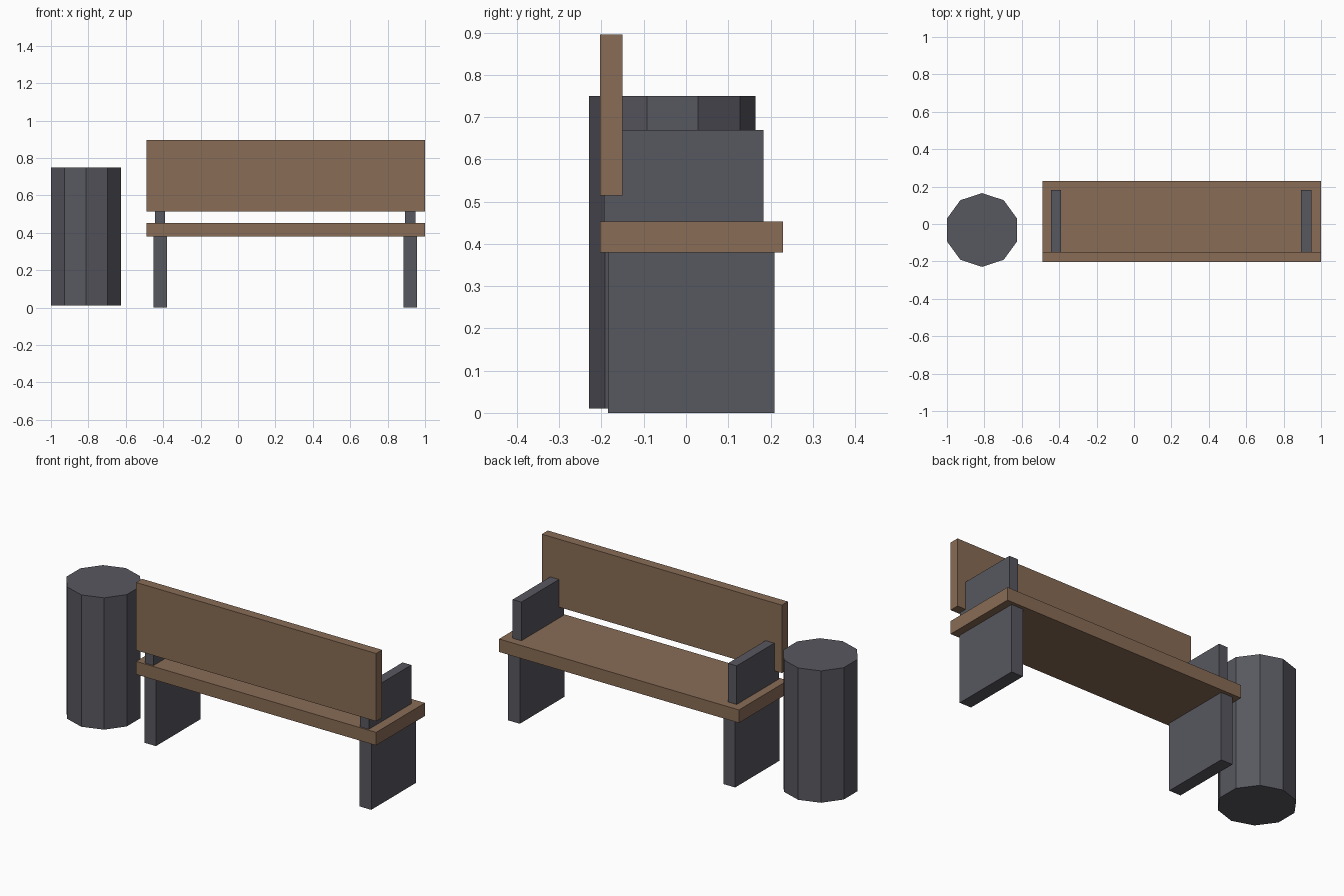
import bpy
from math import pi

if "Cube" in bpy.data.objects:
    bpy.data.objects.remove(bpy.data.objects["Cube"], do_unlink=True)


def material(name, rgb):
    mat = bpy.data.materials.new(name)
    mat.use_nodes = True
    color = (*rgb, 1)
    mat.diffuse_color = color
    mat.node_tree.nodes["Principled BSDF"].inputs["Base Color"].default_value = color
    return mat


def box(name, xs, ys, zs, mat):
    """Box spanning the given (min, max) range on each axis."""
    spans = (xs, ys, zs)
    bpy.ops.mesh.primitive_cube_add(size=1, location=[sum(s) / 2 for s in spans])
    obj = bpy.context.object
    obj.name = name
    obj.scale = [s[1] - s[0] for s in spans]
    bpy.ops.object.transform_apply(location=False, rotation=False, scale=True)
    obj.data.materials.append(mat)
    return obj


wood = material("brown wood", (0.25, 0.15, 0.092))
metal = material("dark grey metal", (0.096, 0.096, 0.116))

# Wooden planks
bench_width = (-0.49, 1.0)
box("seat", bench_width, (-0.203, 0.23), (0.38, 0.453), wood)
box("backrest", bench_width, (-0.203, -0.15), (0.515, 0.896), wood)

# Leg panels and the thinner armrest panels above them
for side, x in (("right", -0.416), ("left", 0.921)):
    box(side + "_leg", (x - 0.036, x + 0.036), (-0.185, 0.21), (0, 0.38), metal)
    box(side + "_armrest", (x - 0.027, x + 0.027), (-0.194, 0.183), (0.453, 0.67), metal)

# Ten-sided bin with corners pointing to front and back
bpy.ops.mesh.primitive_cylinder_add(vertices=10, radius=0.197, depth=0.74,
                                    location=(-0.8125, -0.032, 0.38))
bin_body = bpy.context.object
bin_body.name = "litter_bin"
bin_body.data.materials.append(metal)
